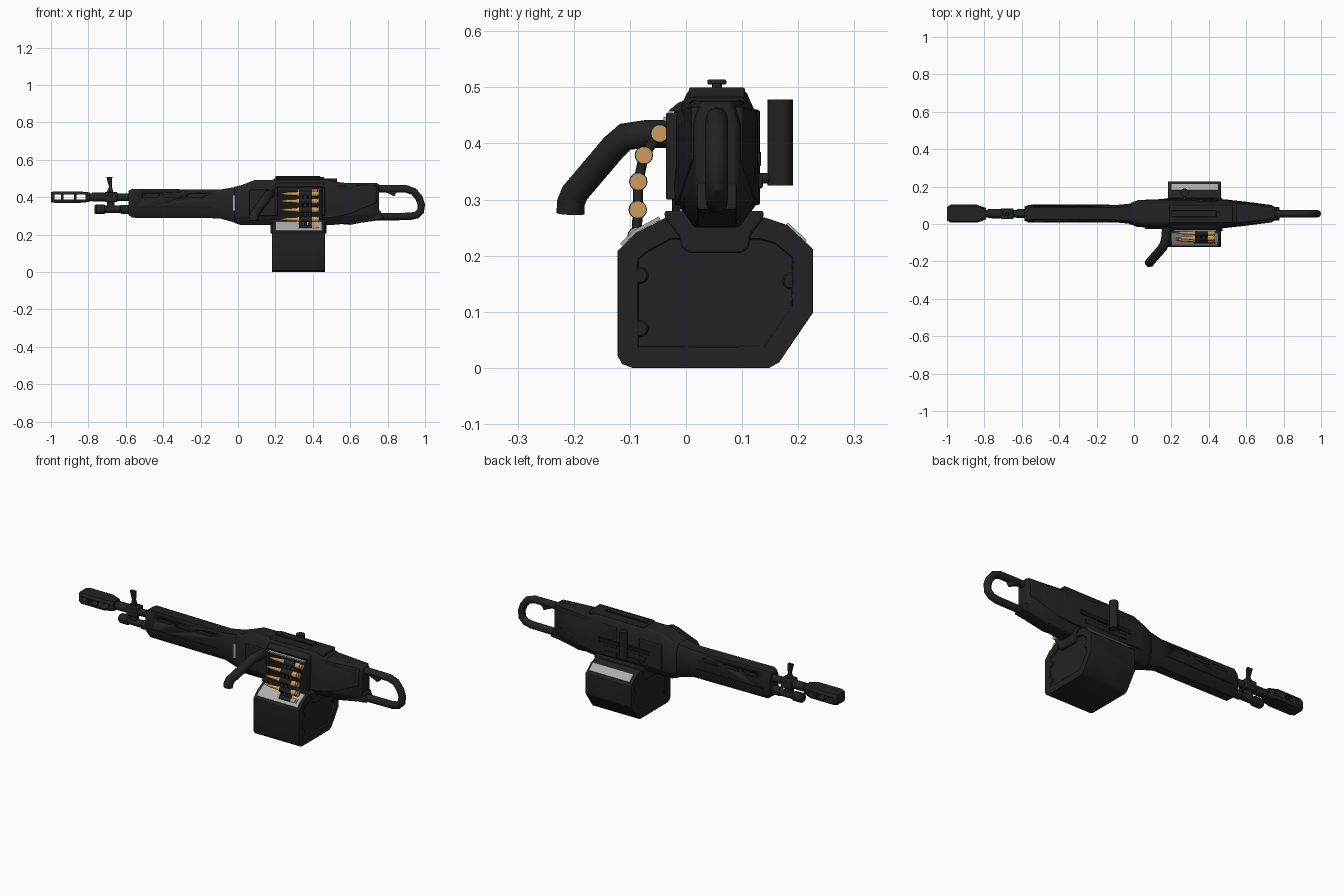
import bpy, bmesh, math
from mathutils import Vector

cube = bpy.data.objects.get("Cube")
if cube:
    bpy.data.objects.remove(cube, do_unlink=True)

CY = 0.055  # centre line of the barrel in y


def material(name, rgb, rough=0.6):
    m = bpy.data.materials.new(name)
    m.use_nodes = True
    m.diffuse_color = (*rgb, 1)
    bsdf = m.node_tree.nodes["Principled BSDF"]
    bsdf.inputs["Base Color"].default_value = (*rgb, 1)
    bsdf.inputs["Roughness"].default_value = rough
    return m


BLACK = material("matte black", (0.016, 0.016, 0.016))
DARK = material("dark recess", (0.008, 0.008, 0.008))
GREY = material("light grey metal", (0.42, 0.42, 0.42))
BRASS = material("brass", (0.60, 0.34, 0.11))
COPPER = material("copper", (0.56, 0.27, 0.07))


def finish(bm, name, mats, bevel=0.0):
    bmesh.ops.recalc_face_normals(bm, faces=bm.faces)
    me = bpy.data.meshes.new(name)
    bm.to_mesh(me)
    bm.free()
    ob = bpy.data.objects.new(name, me)
    bpy.context.collection.objects.link(ob)
    for m in mats if isinstance(mats, list) else [mats]:
        me.materials.append(m)
    if bevel:
        mod = ob.modifiers.new("Bevel", "BEVEL")
        mod.width, mod.segments, mod.limit_method = bevel, 2, "ANGLE"
    smooth(ob)
    return ob


def smooth(ob):
    bpy.ops.object.select_all(action="DESELECT")
    ob.select_set(True)
    bpy.context.view_layer.objects.active = ob
    bpy.ops.object.shade_smooth_by_angle(angle=math.radians(35))


def skin(name, rings, mat, bevel=0.0):
    """Bridge a row of equal rings and cap both ends."""
    bm = bmesh.new()
    rows = [[bm.verts.new(p) for p in r] for r in rings]
    for a, b in zip(rows, rows[1:]):
        for i in range(len(a)):
            j = (i + 1) % len(a)
            bm.faces.new((a[i], a[j], b[j], b[i]))
    bm.faces.new(rows[0])
    bm.faces.new(rows[-1][::-1])
    return finish(bm, name, mat, bevel)


def loft(name, sections, mat=BLACK, bevel=0.006, low=0.55, top=0.7):
    """Chamfered eight-sided body; each section is x, half width, bottom, top."""
    rings = []
    for x, w, b, t in sections:
        c = (t - b) * 0.2
        half = [(w * low, b), (w, b + c), (w, t - c), (w * top, t)]
        rings.append([(x, CY + y, z) for y, z in half]
                     + [(x, CY - y, z) for y, z in reversed(half)])
    return skin(name, rings, mat, bevel)


def prism_x(name, x0, x1, profile, mat=BLACK, bevel=0.004):
    return skin(name, [[(x, y, z) for y, z in profile] for x in (x0, x1)], mat, bevel)


def prism_y(name, y0, y1, profile, mat=BLACK, bevel=0.004):
    return skin(name, [[(x, y, z) for x, z in profile] for y in (y0, y1)], mat, bevel)


def block(name, x, y, z, mat=BLACK, bevel=0.004):
    return prism_x(name, *x, [(y[0], z[0]), (y[1], z[0]), (y[1], z[1]), (y[0], z[1])], mat, bevel)


def lathe(name, pts, y, z, mat=BLACK, n=20):
    """Round part along x; each point is x, radius."""
    ang = [math.tau * i / n for i in range(n)]
    return skin(name, [[(x, y + r * math.cos(a), z + r * math.sin(a)) for a in ang]
                       for x, r in pts], mat)


def tube(name, pts, r, mat=BLACK, closed=False):
    cu = bpy.data.curves.new(name, "CURVE")
    cu.dimensions, cu.bevel_depth, cu.bevel_resolution = "3D", r, 4
    cu.use_fill_caps = True
    sp = cu.splines.new("POLY")
    sp.points.add(len(pts) - 1)
    for p, co in zip(sp.points, pts):
        p.co = (*co, 1)
    sp.use_cyclic_u = closed
    cu.materials.append(mat)
    ob = bpy.data.objects.new(name, cu)
    bpy.context.collection.objects.link(ob)
    bpy.ops.object.select_all(action="DESELECT")
    ob.select_set(True)
    bpy.context.view_layer.objects.active = ob
    bpy.ops.object.convert(target="MESH")
    smooth(bpy.context.object)
    return bpy.context.object


def cut(ob, cutters):
    for c in cutters:
        mod = ob.modifiers.new("Cut", "BOOLEAN")
        mod.operation, mod.object, mod.solver = "DIFFERENCE", c, "EXACT"
        bpy.context.view_layer.objects.active = ob
        bpy.ops.object.modifier_apply(modifier=mod.name)
        bpy.data.objects.remove(c, do_unlink=True)


# Muzzle device with open side slots
muzzle = loft("muzzle", [(-1, 0.036, 0.372, 0.428), (-0.98, 0.048, 0.37, 0.43),
                         (-0.84, 0.048, 0.37, 0.43), (-0.79, 0.03, 0.375, 0.425)], bevel=0, low=0.8, top=0.8)
cut(muzzle, [block("slot", s, (-0.1, 0.2), (0.387, 0.414), DARK, 0)
             for s in ((-0.98, -0.947), (-0.932, -0.878), (-0.863, -0.815))])

# Barrel, gas tube and front sight
lathe("barrel", [(-0.8, 0.02), (-0.78, 0.02), (-0.78, 0.024), (-0.71, 0.024),
                 (-0.71, 0.02), (-0.56, 0.02)], CY, 0.4)
lathe("gas_tube", [(-0.768, 0.02), (-0.76, 0.026), (-0.715, 0.026), (-0.71, 0.02),
                   (-0.63, 0.02), (-0.625, 0.024), (-0.56, 0.024)], CY, 0.335)
block("sight_base", (-0.712, -0.645), (0.027, 0.083), (0.375, 0.428))
block("gas_block", (-0.7, -0.66), (0.04, 0.07), (0.33, 0.39))
prism_y("sight_post", 0.046, 0.064, [(-0.705, 0.42), (-0.665, 0.42), (-0.675, 0.46),
                                     (-0.672, 0.508), (-0.704, 0.508), (-0.69, 0.455)], bevel=0.002)

# Handguard with side slots
guard = loft("handguard", [(-0.585, 0.038, 0.305, 0.435), (-0.565, 0.046, 0.29, 0.445),
                           (-0.1, 0.046, 0.287, 0.44), (-0.02, 0.054, 0.265, 0.453),
                           (0.01, 0.056, 0.26, 0.463)], bevel=0)
for side in (-1, 1):
    y = CY + side * 0.046
    cut(guard, [prism_y("slot", y - 0.009, y + 0.012 if side > 0 else y + 0.009,
                        [(a, 0.398), (b - 0.02, 0.398), (b, 0.408), (b, 0.42), (a + 0.02, 0.42), (a, 0.41)], DARK, 0)
                for a, b in ((-0.51, -0.42), (-0.395, -0.3), (-0.27, -0.17))])
    # Recessed side line along the handguard
    block("guard_seam", (-0.55, -0.13), (y - 0.002, y + 0.002), (0.345, 0.35), DARK, 0)
block("guard_gap", (-0.026, -0.014), (CY - 0.058, CY - 0.05), (0.33, 0.41), GREY, 0)

# Receiver, rear body and cover
loft("receiver", [(-0.02, 0.056, 0.262, 0.455), (0.02, 0.072, 0.25, 0.465), (0.09, 0.073, 0.25, 0.492),
                  (0.48, 0.073, 0.25, 0.495), (0.55, 0.068, 0.255, 0.478)])
loft("rear_body", [(0.52, 0.07, 0.255, 0.478), (0.62, 0.06, 0.258, 0.476),
                   (0.74, 0.042, 0.275, 0.476), (0.755, 0.036, 0.29, 0.468)])
block("top_cover", (0.19, 0.53), (0.005, 0.105), (0.48, 0.5))
block("cover_rail", (0.2, 0.46), (0.047, 0.063), (0.495, 0.507), bevel=0.001)
block("rail_cap", (0.2, 0.44), (0.038, 0.072), (0.505, 0.514), bevel=0.003)
cheek = [(0.34, 0.46), (0.74, 0.465), (0.74, 0.37), (0.6, 0.31), (0.5, 0.29), (0.34, 0.29)]
for side, name in ((-1, "right"), (1, "left")):
    skin("cheek_plate_" + name, [[(x, CY + side * (w - max(0, x - 0.5) * 0.13), z) for x, z in cheek]
                                 for w in (0.04, 0.077)], BLACK, 0.004)
    y = CY + side * 0.072
    block("front_plate_" + name, (0.06, 0.2), (y - 0.01, y + 0.005), (0.3, 0.44))
block("slide_track", (0.13, 0.45), (0.125, 0.134), (0.36, 0.385), DARK, 0.002)
block("slide_rail", (0.16, 0.42), (0.12, 0.137), (0.32, 0.345))

# Stock loop and its lever
tube("stock_loop", [(0.7, CY, 0.445), (0.9, CY, 0.444), (0.94, CY, 0.43), (0.968, CY, 0.395),
                    (0.98, CY, 0.36), (0.976, CY, 0.325), (0.955, CY, 0.305), (0.92, CY, 0.297),
                    (0.7, CY, 0.295)], 0.02)
prism_y("stock_lever", 0.04, 0.07, [(0.78, 0.43), (0.85, 0.43), (0.835, 0.405), (0.815, 0.415)])
prism_y("lower_stock", 0.02, 0.09, [(0.56, 0.33), (0.76, 0.33), (0.78, 0.283), (0.72, 0.275), (0.6, 0.252), (0.56, 0.255)])

# Side carrying handle
tube("carry_handle", [(0.175, 0.0, 0.417), (0.172, -0.07, 0.417), (0.162, -0.108, 0.412),
                      (0.15, -0.13, 0.392), (0.09, -0.198, 0.312), (0.085, -0.205, 0.295), (0.083, -0.206, 0.275)], 0.025)

# Upright cocking grip
tube("cocking_grip", [(0.27, 0.168, 0.325), (0.27, 0.168, 0.478)], 0.0225)
tube("cocking_stem", [(0.27, 0.11, 0.338), (0.27, 0.165, 0.338)], 0.009)

# Ammunition box with recessed ends
outline = [(-0.122, 0.022), (-0.114, 0.007), (-0.095, 0), (0.148, 0), (0.166, 0.01), (0.226, 0.098), (0.226, 0.212),
           (0.18, 0.255), (0.14, 0.268), (-0.036, 0.268), (-0.09, 0.24), (-0.122, 0.208)]
box = prism_x("ammo_box", 0.182, 0.464, outline, BLACK, 0.008)
bm = bmesh.new()
bm.from_mesh(box.data)
ends = [f for f in bm.faces if abs(f.normal.x) > 0.9]
bmesh.ops.inset_individual(bm, faces=ends, thickness=0.038)
bmesh.ops.inset_individual(bm, faces=ends, thickness=0.002, depth=-0.008)
bm.to_mesh(box.data)
bm.free()
for y, z in ((-0.082, 0.165), (-0.082, 0.07), (0.187, 0.155)):
    lathe("box_boss", [(0.184, 0.012), (0.187, 0.015), (0.459, 0.015), (0.462, 0.012)], y, z)
prism_x("box_collar", 0.174, 0.474, [(-0.038, 0.28), (0.138, 0.28), (0.138, 0.268), (0.114, 0.235), (0.112, 0.215),
                                     (0.1, 0.205), (0.005, 0.205), (-0.008, 0.215), (-0.012, 0.235), (-0.038, 0.268)])
prism_x("front_strip", 0.2, 0.45, [(-0.113, 0.218), (-0.089, 0.241), (-0.045, 0.264),
                                   (-0.048, 0.27), (-0.092, 0.246), (-0.117, 0.222)], GREY, 0)
prism_x("back_strip", 0.2, 0.45, [(0.178, 0.254), (0.212, 0.223), (0.215, 0.228), (0.181, 0.259)], GREY, 0)

# Feed opening on the front side
block("feed_recess", (0.205, 0.455), (-0.025, -0.01), (0.27, 0.455), DARK, 0)
block("feed_tray", (0.215, 0.44), (-0.04, -0.005), (0.44, 0.447), GREY, 0)
prism_x("feed_lip", 0.2, 0.46, [(-0.032, 0.457), (-0.01, 0.457), (0.0, 0.478), (-0.015, 0.472)], bevel=0.002)
for x in (0.198, 0.45):
    block("feed_guide", (x, x + 0.014), (-0.036, 0), (0.3, 0.455))

# Belt of rounds and its links
belt = [(-0.012, 0.437), (-0.047, 0.418), (-0.075, 0.379), (-0.085, 0.332), (-0.086, 0.282), (-0.088, 0.235)]
for y, z in belt:
    lathe("round_case", [(0.29, 0.009), (0.31, 0.01), (0.325, 0.0155), (0.422, 0.0155), (0.423, 0.012),
                         (0.427, 0.012), (0.428, 0.0155), (0.434, 0.0155)], y, z, BRASS, 14)
    lathe("round_tip", [(0.222, 0.001), (0.24, 0.005), (0.265, 0.0085), (0.292, 0.009)], y, z, COPPER, 14)
    lathe("belt_link", [(0.325, 0.0165), (0.395, 0.0165)], y, z, BLACK, 14)
for x in (0.335, 0.36, 0.385):
    tube("belt_strip", [(x, y, z) for y, z in belt], 0.009)
